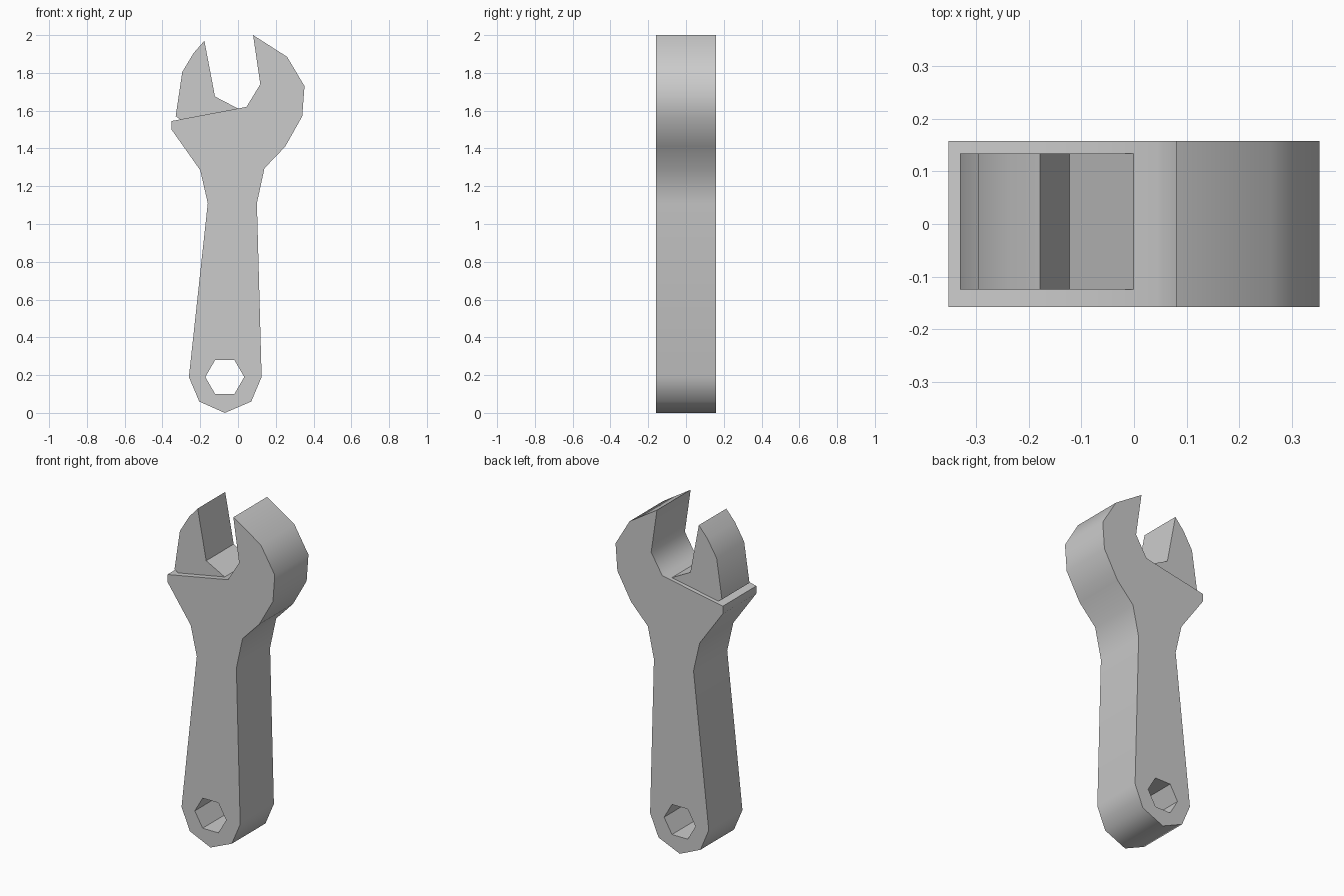
import bpy, bmesh
from math import cos, sin, pi, radians

if "Cube" in bpy.data.objects:
    bpy.data.objects.remove(bpy.data.objects["Cube"])


def plate(name, loops, y0, y1):
    """Fill x/z outlines (later loops are holes) and extrude from y0 to y1."""
    bm = bmesh.new()
    edges = []
    for loop in loops:
        vs = [bm.verts.new((x, y0, z)) for x, z in loop]
        edges += [bm.edges.new((a, b)) for a, b in zip(vs, vs[1:] + vs[:1])]
    bmesh.ops.triangle_fill(bm, use_beauty=True, edges=edges, normal=(0, -1, 0))
    bmesh.ops.dissolve_degenerate(bm, dist=1e-5, edges=bm.edges[:])
    ext = bmesh.ops.extrude_face_region(bm, geom=bm.faces[:], use_keep_orig=True)
    moved = [g for g in ext["geom"] if isinstance(g, bmesh.types.BMVert)]
    bmesh.ops.translate(bm, verts=moved, vec=(0, y1 - y0, 0))
    bmesh.ops.recalc_face_normals(bm, faces=bm.faces[:])
    mesh = bpy.data.meshes.new(name)
    bm.to_mesh(mesh)
    bm.free()
    ob = bpy.data.objects.new(name, mesh)
    bpy.context.collection.objects.link(ob)
    bpy.ops.object.select_all(action="DESELECT")
    ob.select_set(True)
    bpy.context.view_layer.objects.active = ob
    bpy.ops.object.shade_smooth_by_angle(angle=radians(50))
    return ob


# Handle with fixed jaw, and hexagonal hanging hole
body = [(-0.07, 0), (0.07, 0.06), (0.125, 0.19), (0.10, 1.11), (0.14, 1.295),
        (0.25, 1.41), (0.34, 1.57), (0.352, 1.73), (0.26, 1.885), (0.08, 2.0),
        (0.118, 1.74), (0.045, 1.62), (-0.352, 1.545), (-0.352, 1.50),
        (-0.20, 1.285), (-0.16, 1.11), (-0.26, 0.19), (-0.205, 0.06)]
hole = [(-0.07 + 0.103 * cos(i * pi / 3), 0.19 + 0.103 * sin(i * pi / 3))
        for i in range(6)]
plate("handle_and_fixed_jaw", [body, hole], -0.158, 0.158)

# Thinner sliding jaw
jaw = [(-0.178, 1.97), (-0.235, 1.905), (-0.295, 1.805), (-0.33, 1.57),
       (-0.305, 1.554), (0.0, 1.611), (-0.122, 1.675)]
plate("sliding_jaw", [jaw], -0.124, 0.134)
